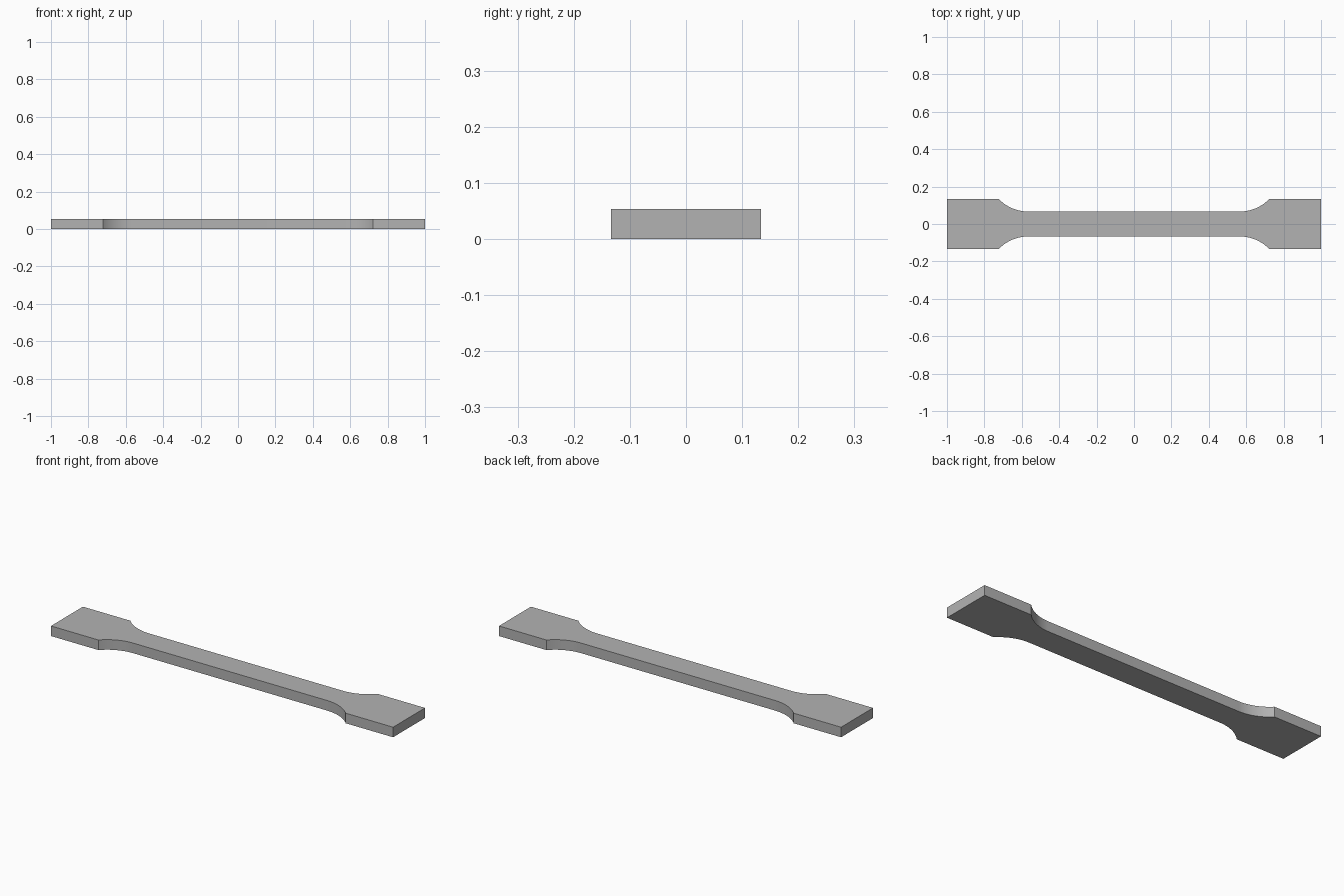
import bpy
import bmesh
from math import asin, sin, cos, sqrt

# Remove the default cube
cube = bpy.data.objects.get("Cube")
if cube:
    bpy.data.objects.remove(cube, do_unlink=True)

HALF_LENGTH = 1.0
GRIP_HALF = 0.1333      # half width of the wide ends
GAUGE_HALF = 0.0667     # half width of the narrow middle
GRIP_X = 0.723          # where the wide ends begin
RADIUS = 0.22           # shoulder fillet
THICKNESS = 0.0533
STEPS = 16

# Flat grey material
grey = bpy.data.materials.new("plain_grey")
grey.use_nodes = True
colour = (0.45, 0.45, 0.45, 1.0)
grey.diffuse_color = colour
grey.node_tree.nodes["Principled BSDF"].inputs["Base Color"].default_value = colour

# Quarter outline: fillet tangent to the narrow middle, then the wide end
rise = GRIP_HALF - GAUGE_HALF
run = sqrt(2 * RADIUS * rise - rise * rise)
sweep = asin(run / RADIUS)
quarter = []
for i in range(STEPS + 1):
    a = sweep * i / STEPS
    quarter.append((GRIP_X - run + RADIUS * sin(a),
                    GAUGE_HALF + RADIUS * (1 - cos(a))))
quarter.append((HALF_LENGTH, GRIP_HALF))

# Mirror the quarter into a closed outline
half = quarter + [(x, -y) for x, y in reversed(quarter)]
outline = half + [(-x, y) for x, y in reversed(half)]

# Extrude the outline into a flat bar
bm = bmesh.new()
base = bm.faces.new([bm.verts.new((x, y, 0)) for x, y in outline])
top = bmesh.ops.extrude_face_region(bm, geom=[base], use_keep_orig=True)
bmesh.ops.translate(bm, vec=(0, 0, THICKNESS),
                    verts=[g for g in top["geom"] if isinstance(g, bmesh.types.BMVert)])
bmesh.ops.recalc_face_normals(bm, faces=bm.faces)
mesh = bpy.data.meshes.new("test_bar")
bm.to_mesh(mesh)
bm.free()
mesh.materials.append(grey)

bar = bpy.data.objects.new("test_bar", mesh)
bpy.context.collection.objects.link(bar)

# Smooth fillets, sharp edges elsewhere
bpy.ops.object.select_all(action="DESELECT")
bar.select_set(True)
bpy.context.view_layer.objects.active = bar
bpy.ops.object.shade_smooth_by_angle(angle=0.5)
